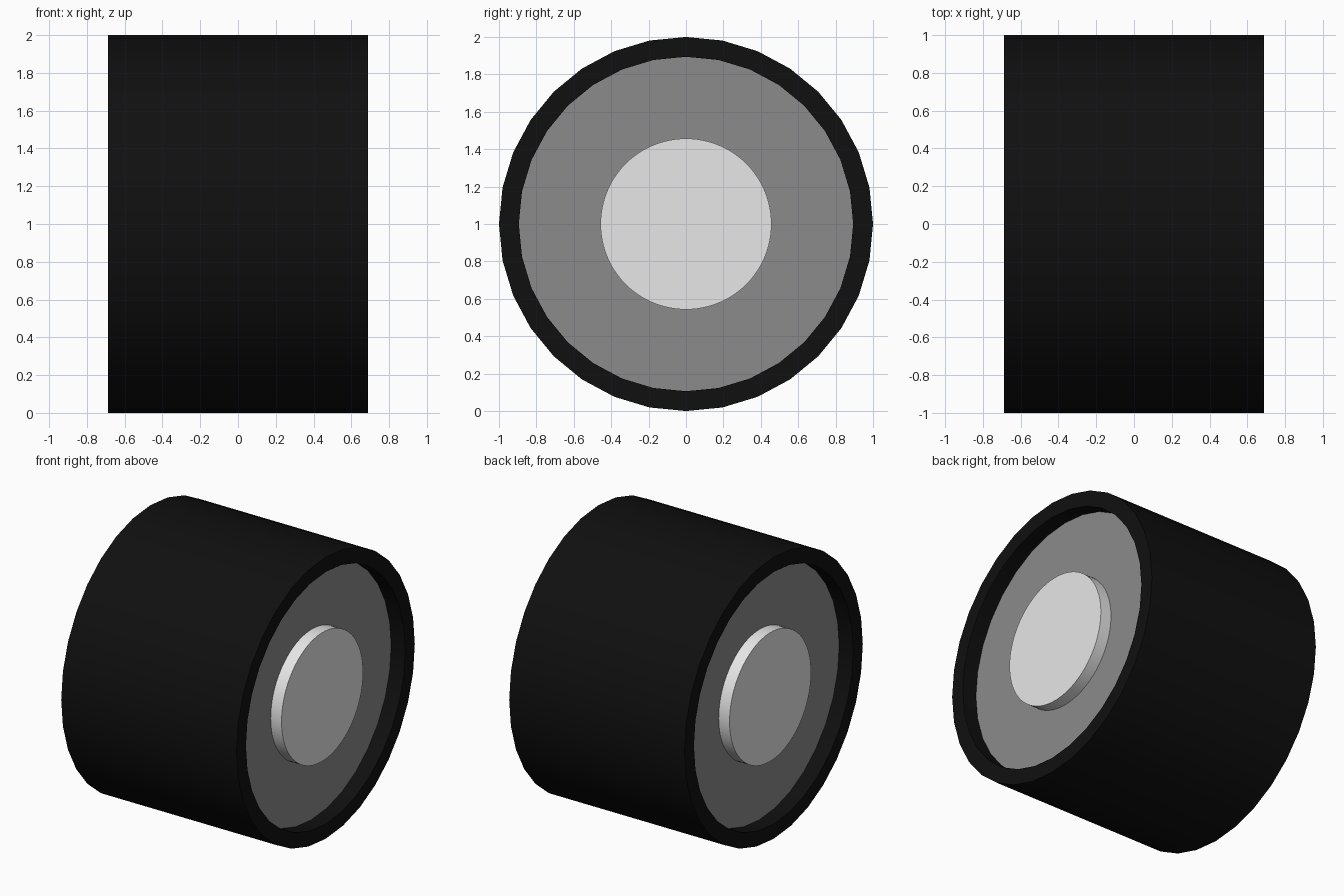
import bpy, bmesh, math

if "Cube" in bpy.data.objects:
    bpy.data.objects.remove(bpy.data.objects["Cube"])


def material(name, rgb):
    m = bpy.data.materials.new(name)
    m.diffuse_color = (*rgb, 1.0)
    m.use_nodes = True
    m.node_tree.nodes["Principled BSDF"].inputs["Base Color"].default_value = m.diffuse_color
    return m


RUBBER = material("black rubber", (0.005, 0.005, 0.005))
GREY = material("dark grey metal", (0.26, 0.26, 0.26))
LIGHT = material("light grey metal", (0.8, 0.8, 0.8))


def lathe(name, profile, sides, mat, smooth=True):
    """Revolve (x, radius) points about the x axis through z = 1.
    Open profiles ends are capped; a ring repeats its first point."""
    bm = bmesh.new()
    closed = profile[0] == profile[-1]
    pts = profile[:-1] if closed else profile
    rings = []
    for x, r in pts:
        ring = []
        for i in range(sides):
            a = 2 * math.pi * i / sides
            ring.append(bm.verts.new((x, r * math.sin(a), 1 + r * math.cos(a))))
        rings.append(ring)
    pairs = list(zip(rings, rings[1:]))
    if closed:
        pairs.append((rings[-1], rings[0]))
    else:
        bm.faces.new(rings[0])
        bm.faces.new(rings[-1])
    for a, b in pairs:
        for i in range(sides):
            j = (i + 1) % sides
            bm.faces.new((a[i], a[j], b[j], b[i]))
    bmesh.ops.recalc_face_normals(bm, faces=bm.faces)
    me = bpy.data.meshes.new(name)
    bm.to_mesh(me)
    bm.free()
    me.materials.append(mat)
    ob = bpy.data.objects.new(name, me)
    bpy.context.collection.objects.link(ob)
    if smooth:
        bpy.ops.object.select_all(action='DESELECT')
        ob.select_set(True)
        bpy.context.view_layer.objects.active = ob
        bpy.ops.object.shade_smooth_by_angle(angle=math.radians(30))
    return ob


W, FACE, HUB = 0.688, 0.577, 0.662

# Wide tyre: outer tread, flat rims and the recessed inner walls
lathe("tyre", [(-W, 1.0), (W, 1.0), (W, 0.894), (-W, 0.894), (-W, 1.0)], 32, RUBBER)

# Wheel discs set back inside both ends, one solid drum
lathe("wheel_disc", [(-FACE, 0.894), (FACE, 0.894)], 32, GREY)

# Raised hub cap on each side
for side, label in ((1, "right"), (-1, "left")):
    lathe("hub_cap_" + label,
          [(side * (FACE - 0.02), 0.457), (side * HUB, 0.457)], 96, LIGHT)
